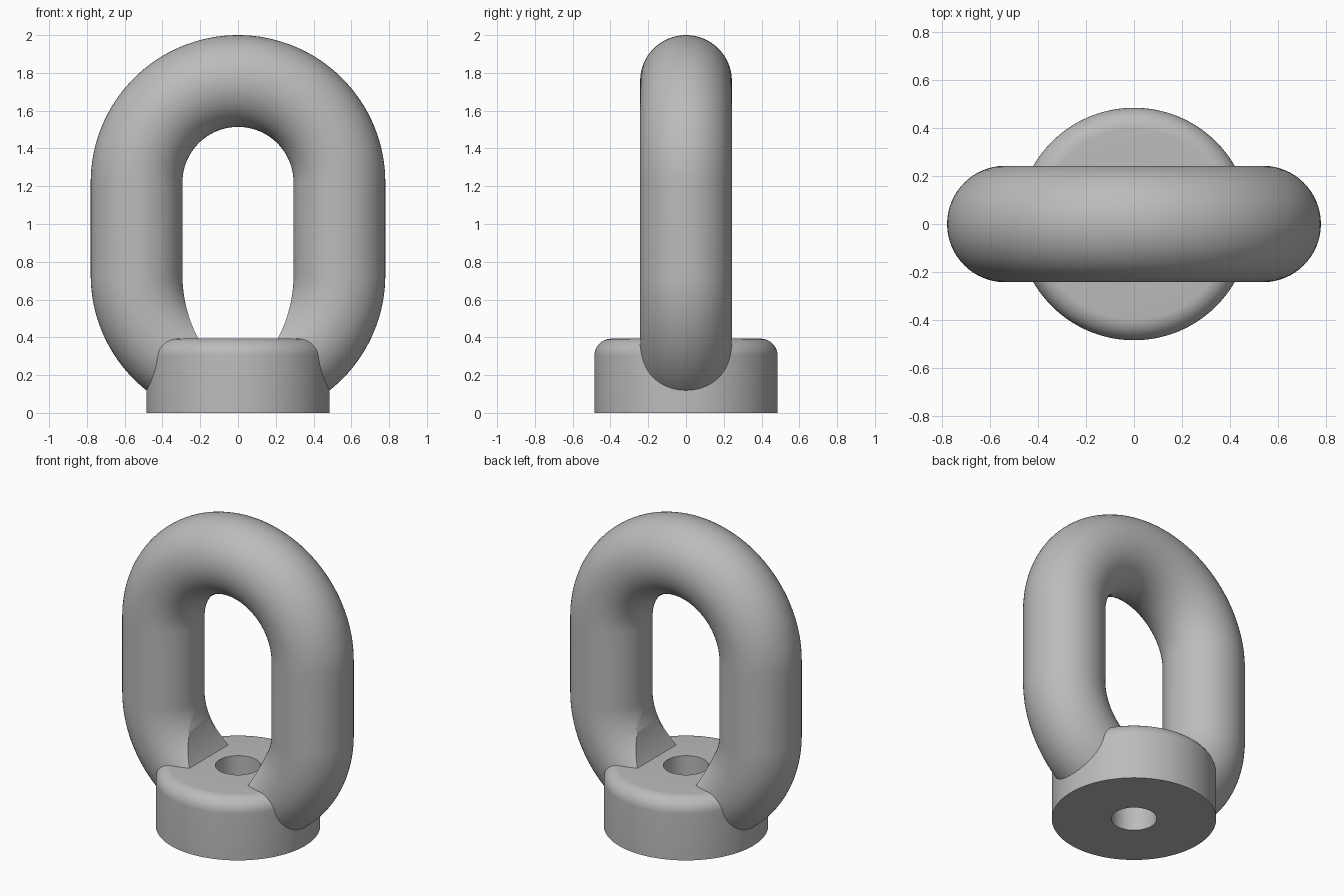
import bpy, bmesh
from math import sin, cos, pi, radians

cube = bpy.data.objects.get("Cube")
if cube:
    bpy.data.objects.remove(cube, do_unlink=True)

# Single steel grey
steel = bpy.data.materials.new("steel_grey")
steel.use_nodes = True
GREY = (0.5, 0.5, 0.5, 1)
steel.diffuse_color = GREY
steel.node_tree.nodes["Principled BSDF"].inputs["Base Color"].default_value = GREY


def skin(name, rings, close=False, caps=False):
    """Mesh object from a sequence of closed rings."""
    bm = bmesh.new()
    rows = [[bm.verts.new(p) for p in ring] for ring in rings]
    pairs = list(zip(rows, rows[1:])) + ([(rows[-1], rows[0])] if close else [])
    for a, b in pairs:
        for i in range(len(a)):
            j = (i + 1) % len(a)
            bm.faces.new((a[i], a[j], b[j], b[i]))
    if caps:
        bm.faces.new(rows[0])
        bm.faces.new(rows[-1])
    bmesh.ops.recalc_face_normals(bm, faces=bm.faces)
    mesh = bpy.data.meshes.new(name)
    bm.to_mesh(mesh)
    bm.free()
    mesh.materials.append(steel)
    obj = bpy.data.objects.new(name, mesh)
    bpy.context.collection.objects.link(obj)
    return obj


def arc(start, end, steps):
    return [radians(start + (end - start) * i / steps) for i in range(steps + 1)]


def smooth(obj):
    bpy.ops.object.select_all(action="DESELECT")
    obj.select_set(True)
    bpy.context.view_layer.objects.active = obj
    bpy.ops.object.shade_smooth_by_angle(angle=radians(30))


# Drilled round base with a rounded top rim
RADIUS, HEIGHT, HOLE, FILLET = 0.485, 0.393, 0.134, 0.09
profile = [(HOLE, HEIGHT), (HOLE, 0), (RADIUS, 0)]
profile += [(RADIUS - FILLET + FILLET * cos(a), HEIGHT - FILLET + FILLET * sin(a))
            for a in arc(0, 90, 10)]
base = skin("base_collar",
            [[(r * cos(t), r * sin(t), z) for t in arc(0, 358.125, 191)]
             for r, z in profile], close=True)
smooth(base)

# Lifting loop: round bar swept over the top, with legs curving into the base
BEND, BAR, LOW, HIGH = 0.537, 0.243, 0.73, 1.22
stations = ([(a, LOW) for a in arc(-63, 0, 24)]
            + [(a, HIGH) for a in arc(0, 180, 64)]
            + [(a, LOW) for a in arc(180, 243, 24)])
loop = skin("lifting_loop",
            [[((BEND + BAR * cos(t)) * cos(a), BAR * sin(t),
               zc + (BEND + BAR * cos(t)) * sin(a)) for t in arc(0, 354.375, 63)]
             for a, zc in stations], caps=True)

# Cutter that clears the opening above the base, leaving flared inner leg faces
FLARE = 0.722
side = [(BEND - BAR - FLARE + FLARE * cos(a), LOW + FLARE * sin(a))
        for a in arc(0, -36, 20)]
outline = side + [(-x, z) for x, z in reversed(side)]
cutter = skin("opening_cutter",
              [[(x, y, z) for x, z in outline] for y in (-0.4, 0.4)], caps=True)
cutter.hide_render = True

cut = loop.modifiers.new("opening", "BOOLEAN")
cut.operation = "DIFFERENCE"
cut.solver = "EXACT"
cut.object = cutter
bpy.context.view_layer.objects.active = loop
bpy.ops.object.modifier_apply(modifier=cut.name)
bpy.data.objects.remove(cutter, do_unlink=True)
smooth(loop)
